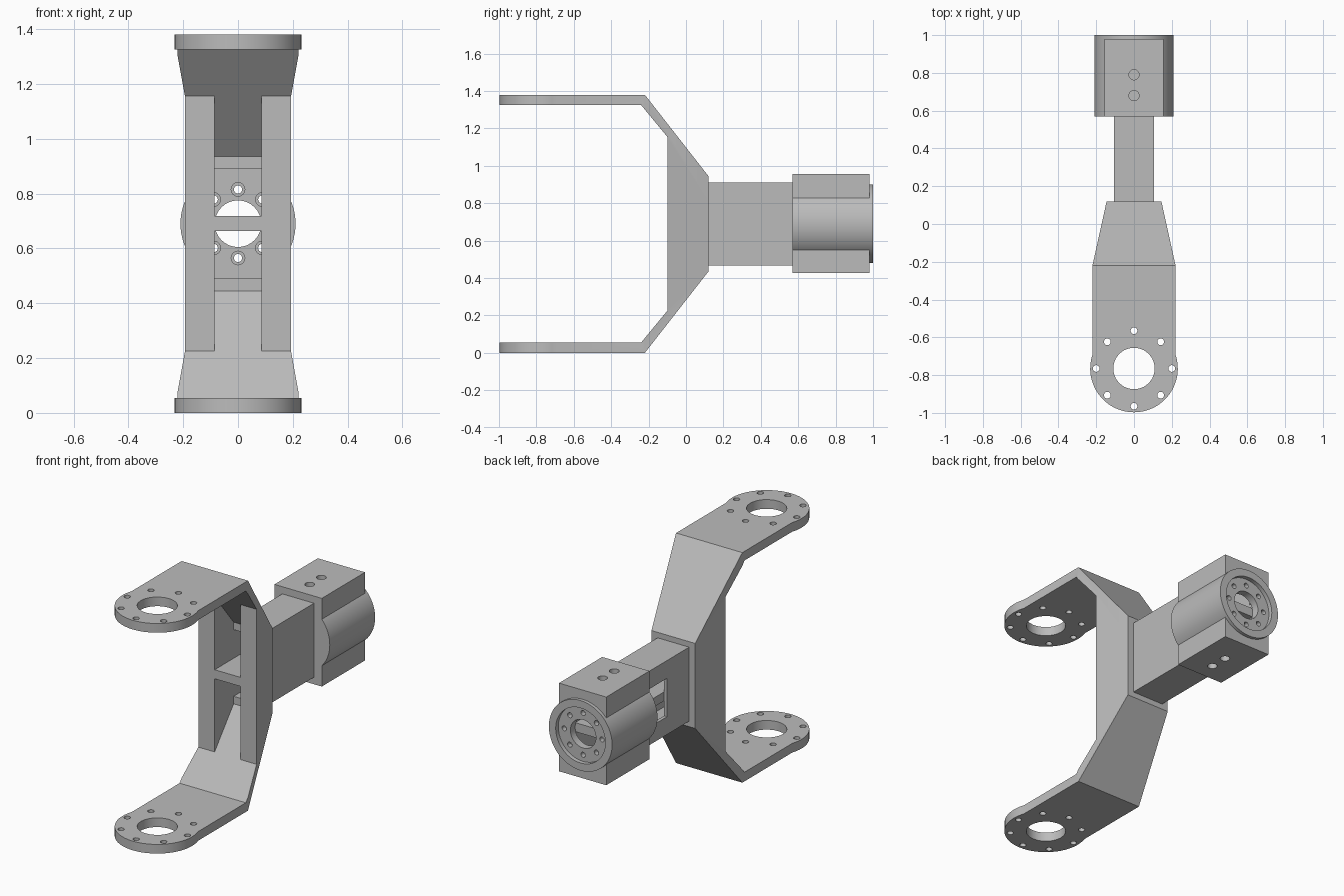
import bpy, bmesh, math

cube = bpy.data.objects.get("Cube")
if cube:
    bpy.data.objects.remove(cube, do_unlink=True)

grey = bpy.data.materials.new("plain grey")
grey.use_nodes = True
GREY = (0.5, 0.5, 0.5, 1)
grey.diffuse_color = GREY
grey.node_tree.nodes["Principled BSDF"].inputs["Base Color"].default_value = GREY

MID = 0.69          # height of the arm axis
EYE_Y = -0.765      # centre of the fork eyes


def prism(name, pts, axis, lo, hi):
    """Extrude a flat outline along one axis."""
    place = {"x": lambda u, v, w: (w, u, v),
             "y": lambda u, v, w: (u, w, v),
             "z": lambda u, v, w: (u, v, w)}[axis]
    bm = bmesh.new()
    a = [bm.verts.new(place(u, v, lo)) for u, v in pts]
    b = [bm.verts.new(place(u, v, hi)) for u, v in pts]
    n = len(pts)
    bm.faces.new(a)
    bm.faces.new(b)
    for i in range(n):
        j = (i + 1) % n
        bm.faces.new((a[i], a[j], b[j], b[i]))
    bmesh.ops.recalc_face_normals(bm, faces=bm.faces)
    mesh = bpy.data.meshes.new(name)
    bm.to_mesh(mesh)
    bm.free()
    mesh.materials.append(grey)
    ob = bpy.data.objects.new(name, mesh)
    bpy.context.collection.objects.link(ob)
    return ob


def disc(r, cu, cv, axis, lo, hi, n=24):
    pts = [(cu + r * math.cos(2 * math.pi * i / n),
            cv + r * math.sin(2 * math.pi * i / n)) for i in range(n)]
    return prism("cutter", pts, axis, lo, hi)


def box(name, x0, x1, y0, y1, z0, z1):
    return prism(name, [(x0, y0), (x1, y0), (x1, y1), (x0, y1)], "z", z0, z1)


def activate(ob):
    bpy.ops.object.select_all(action="DESELECT")
    ob.select_set(True)
    bpy.context.view_layer.objects.active = ob


def combine(ob, other, operation="DIFFERENCE"):
    activate(ob)
    mod = ob.modifiers.new("bool", "BOOLEAN")
    mod.operation = operation
    mod.solver = "EXACT"
    mod.object = other
    bpy.ops.object.modifier_apply(modifier=mod.name)
    bpy.data.objects.remove(other, do_unlink=True)


def ring(count, r):
    for i in range(count):
        t = 2 * math.pi * i / count
        yield r * math.cos(t), r * math.sin(t)


# Fork: side profile trimmed by the tapered, round-ended plan outline
half = [(-1.1, 0.69), (-1.1, 0.635), (-0.24, 0.635), (-0.1, 0.465)]
outer = [(0.12, 0.255), (-0.22, 0.69)]
profile = [(y, MID + h) for y, h in outer + half]
profile += [(y, MID - h) for y, h in reversed(outer + half)]
fork = prism("fork", profile, "x", -0.3, 0.3)

start = math.acos(0.22 / 0.232)
arc = [start - (math.pi + 2 * start) * i / 32 for i in range(33)]
plan = [(-0.22, -0.22), (-0.145, 0.12), (0.145, 0.12), (0.22, -0.22)]
plan += [(0.232 * math.cos(t), EYE_Y + 0.232 * math.sin(t)) for t in arc]
combine(fork, prism("plan", plan, "z", -0.1, 1.5), "INTERSECT")

# Slot between the side cheeks, opening into the arm
slot = [(-0.2, 0.465), (-0.1, 0.465), (0.08, 0.245)]
slot = [(y, MID + h) for y, h in slot] + [(y, MID - h) for y, h in reversed(slot)]
combine(fork, prism("slot", slot, "x", -0.085, 0.085))
combine(fork, box("cavity", -0.085, 0.085, 0, 0.2, 0.49, 0.89))

# Fork eyes and their bolt circles
combine(fork, disc(0.11, 0, EYE_Y, "z", -0.1, 1.5))
for x, y in ring(8, 0.2):
    combine(fork, disc(0.018, x, EYE_Y + y, "z", -0.1, 1.5, 16))

# Hollow arm with a side window
arm = box("arm", -0.105, 0.105, 0.12, 0.57, 0.468, 0.912)
combine(arm, box("cavity", -0.085, 0.085, 0, 0.7, 0.49, 0.89))
combine(arm, box("window", -0.2, -0.05, 0.33, 0.55, 0.575, 0.805))

# Hub housing: block merged with a round barrel
hub = box("hub_housing", -0.157, 0.157, 0.57, 0.98, 0.426, 0.955)
combine(hub, disc(0.21, 0, MID, "y", 0.57, 1.0, 72), "UNION")
combine(hub, box("cavity", -0.085, 0.085, 0.5, 0.93, 0.49, 0.89))
combine(hub, disc(0.165, 0, MID, "y", 0.975, 1.1, 48))
combine(hub, disc(0.085, 0, MID, "y", 0.9, 1.1, 32))
for x, z in ring(8, 0.125):
    combine(hub, disc(0.025, x, MID + z, "y", 0.9, 0.945, 16))
    combine(hub, disc(0.015, x, MID + z, "y", 0.92, 1.1, 16))
for y in (0.68, 0.79):
    combine(hub, disc(0.027, 0, y, "z", 0.3, 1.1))

# Central web running through the slot and the arm
web = box("centre_web", -0.085, 0.085, -0.1, 0.93, 0.664, 0.718)

for ob in (fork, arm, hub, web):
    activate(ob)
    bpy.ops.object.shade_smooth_by_angle(angle=math.radians(30))
